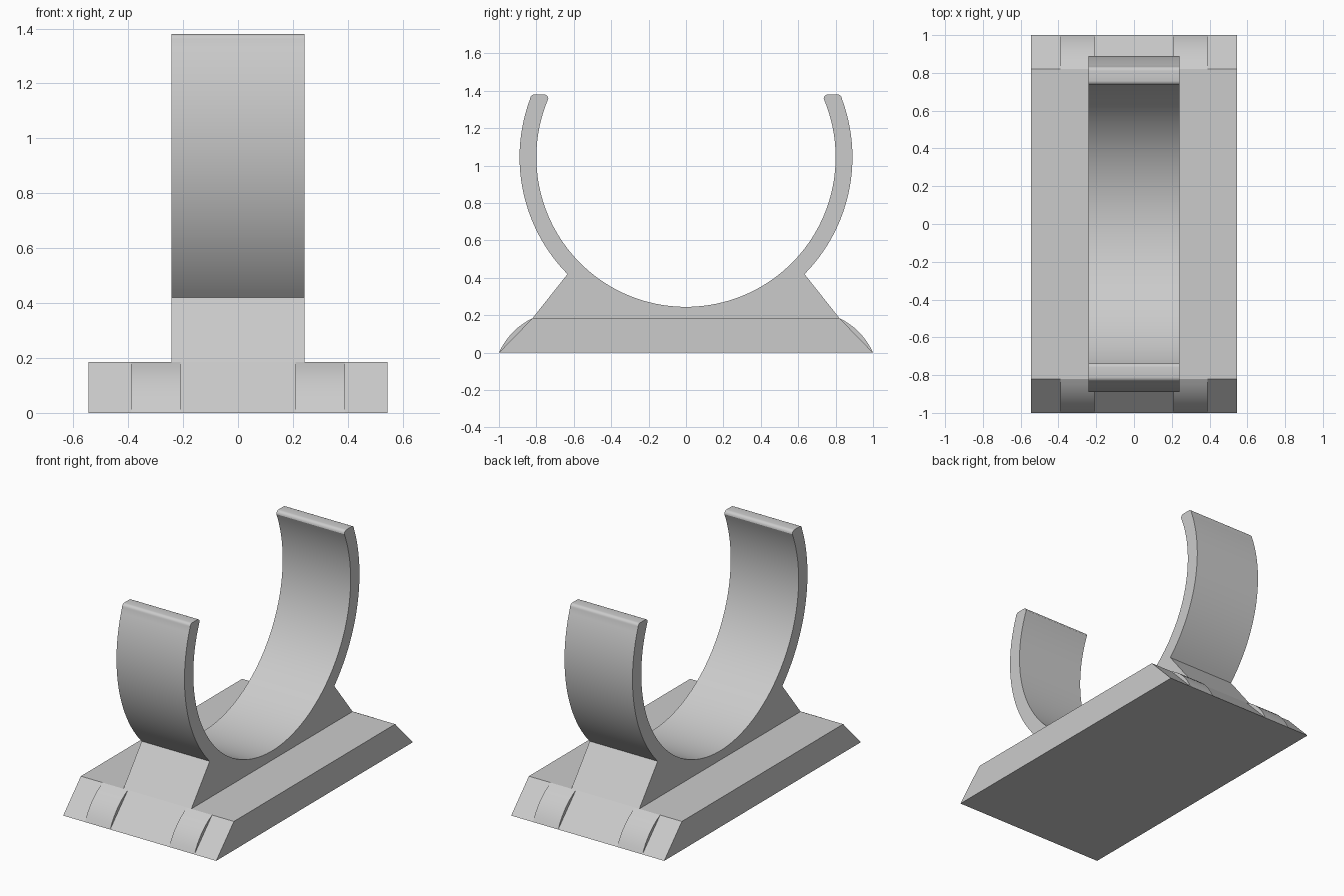
import bpy, bmesh, math

if "Cube" in bpy.data.objects:
    bpy.data.objects.remove(bpy.data.objects["Cube"], do_unlink=True)

# Single plain grey
grey = bpy.data.materials.new("light_grey")
grey.use_nodes = True
grey.diffuse_color = (0.6, 0.6, 0.6, 1)
grey.node_tree.nodes["Principled BSDF"].inputs["Base Color"].default_value = (0.6, 0.6, 0.6, 1)


def prism(name, profile, x0, x1):
    """Extrude a closed (y, z) profile along x."""
    bm = bmesh.new()
    face = bm.faces.new([bm.verts.new((x0, y, z)) for y, z in profile])
    res = bmesh.ops.extrude_face_region(bm, geom=[face])
    moved = [v for v in res["geom"] if isinstance(v, bmesh.types.BMVert)]
    bmesh.ops.translate(bm, verts=moved, vec=(x1 - x0, 0, 0))
    bmesh.ops.recalc_face_normals(bm, faces=bm.faces)
    for f in bm.faces:
        f.smooth = True
    mesh = bpy.data.meshes.new(name)
    bm.to_mesh(mesh)
    bm.free()
    mesh.set_sharp_from_angle(angle=math.radians(28))
    mesh.materials.append(grey)
    obj = bpy.data.objects.new(name, mesh)
    bpy.context.collection.objects.link(obj)
    return obj


def arc(r, a0, a1, n):
    """Points on a circle about the cradle centre."""
    pts = []
    for i in range(n + 1):
        a = a0 + (a1 - a0) * i / n
        pts.append((r * math.cos(a), CENTRE + r * math.sin(a)))
    return pts


BASE_H, BASE_TOP, HALF_W = 0.185, 0.82, 0.545
CENTRE, INNER, OUTER, TIP = 1.045, 0.80, 0.89, 1.38

# Sloped-end base plate
prism("base_plate", [(-1, 0), (1, 0), (BASE_TOP, BASE_H), (-BASE_TOP, BASE_H)],
      -HALF_W, HALF_W)

# Open ring clip with its flared foot: half profile on +y, then mirrored
foot_angle = math.asin((0.42 - CENTRE) / OUTER)
round_r = 0.022
out_end = math.asin((TIP - round_r - CENTRE) / OUTER)
in_end = math.asin((TIP - round_r - CENTRE) / INNER)
outer = arc(OUTER, foot_angle, out_end, 32)
inner = arc(INNER, in_end, -math.pi / 2, 56)


def corner(cy, start, end):
    """Rounded tip corner."""
    cz = TIP - round_r
    return [(cy + round_r * math.cos(a), cz + round_r * math.sin(a))
            for a in (start + (end - start) * i / 5 for i in range(1, 6))]


q = math.pi / 2
tip = corner(outer[-1][0] - round_r, 0, q)
tip += corner(inner[0][0] + round_r, q, 2 * q)[:-1]
tip.insert(5, (inner[0][0] + round_r, TIP))
half = [(BASE_TOP - 0.02, 0.1), (BASE_TOP, BASE_H)] + outer + tip + inner
mirrored = [(-y, z) for y, z in reversed(half[:-1])]
prism("ring_clip", half + mirrored, -0.242, 0.242)

# Shallow curved grip pads on both sloped ends
run = 1 - BASE_TOP
slope = math.hypot(run, BASE_H)
for sy, end in ((-1, "front"), (1, "back")):
    pad = []
    for i in range(9):
        t = i / 8
        bulge = 0.023 * 4 * t * (1 - t)
        pad.append((sy * (1 - run * t + bulge * BASE_H / slope),
                    BASE_H * t + bulge * run / slope))
    pad.append((sy * BASE_TOP, 0.05))
    for x, side in ((-0.39, "right"), (0.21, "left")):
        prism(f"{end}_{side}_grip_pad", pad, x, x + 0.18)
